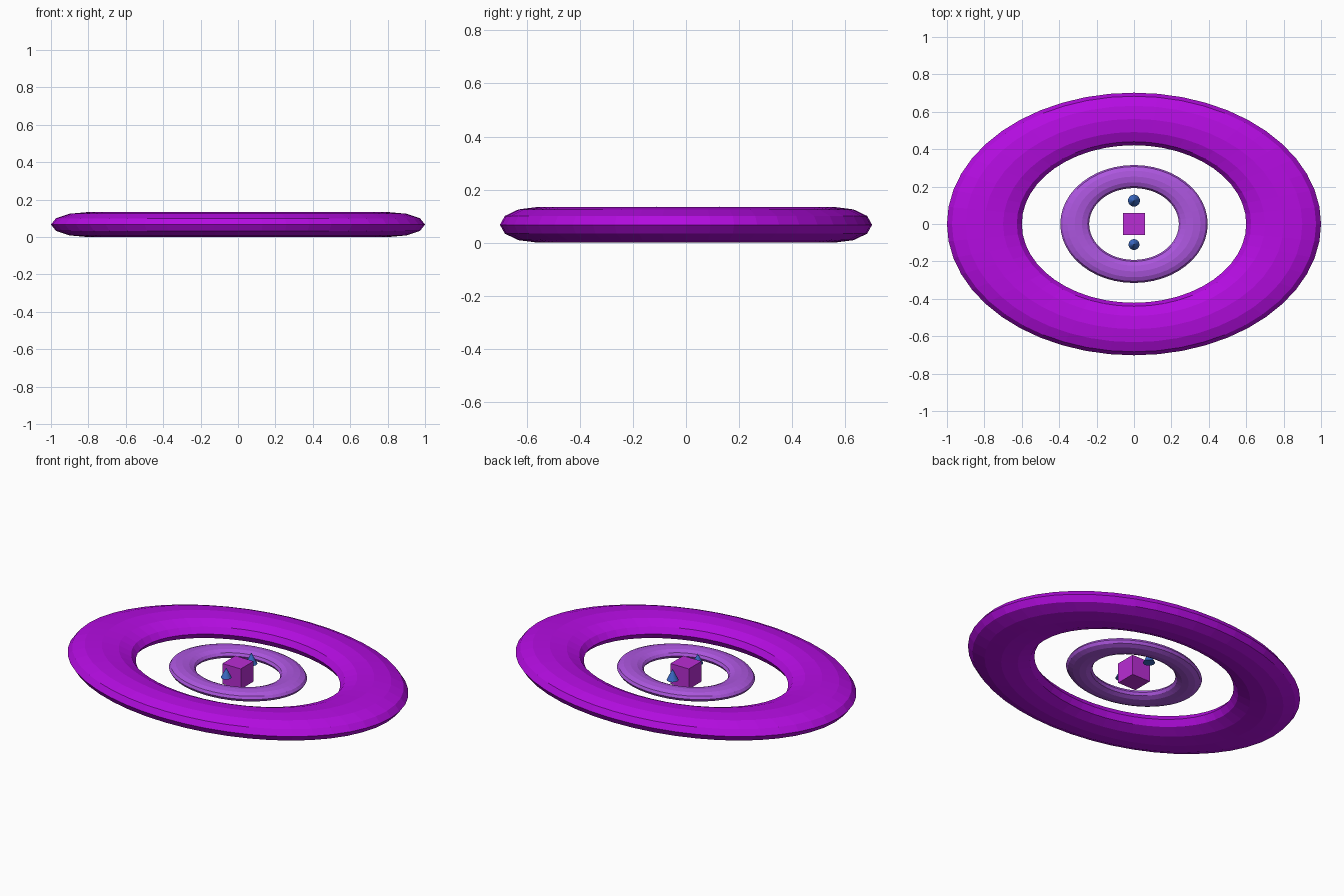
import bpy, math

if "Cube" in bpy.data.objects:
    bpy.data.objects.remove(bpy.data.objects["Cube"])

MID = 0.067  # shared mid height of rings and cube


def srgb(r, g, b):
    return [((c / 255 + 0.055) / 1.055) ** 2.4 if c > 10 else c / 255 / 12.92
            for c in (r, g, b)] + [1.0]


def material(name, rgb):
    m = bpy.data.materials.new(name)
    m.diffuse_color = srgb(*rgb)
    m.use_nodes = True
    m.node_tree.nodes["Principled BSDF"].inputs["Base Color"].default_value = m.diffuse_color
    return m


violet = material("vivid violet", (180, 12, 225))
lavender = material("lavender", (172, 86, 222))
magenta = material("magenta purple", (185, 45, 212))
blue = material("blue", (60, 108, 200))


def finish(name, mat):
    obj = bpy.context.object
    obj.name = name
    obj.data.materials.append(mat)
    return obj


def oval_ring(name, major, minor, y_scale, half_height, mat):
    bpy.ops.mesh.primitive_torus_add(
        major_radius=major, minor_radius=minor, major_segments=48,
        minor_segments=12, location=(0, 0, MID))
    ring = finish(name, mat)
    ring.scale = (1, y_scale, half_height / minor)


def spike(name, y, radius, base, tip):
    bpy.ops.mesh.primitive_cone_add(
        vertices=32, radius1=radius, radius2=0, depth=tip - base,
        location=(0, y, (base + tip) / 2))
    finish(name, blue)


# Concentric flattened rings
oval_ring("outer_ring", 0.8, 0.2, 0.702, 0.067, violet)
oval_ring("inner_ring", 0.317, 0.077, 0.8, 0.031, lavender)

# Cube in the middle
bpy.ops.mesh.primitive_cube_add(size=0.12, location=(0, 0, MID))
finish("center_cube", magenta)

# Small cones behind and in front of the cube
spike("back_cone", 0.125, 0.032, 0.072, 0.137)
spike("front_cone", -0.11, 0.029, 0.081, 0.137)
